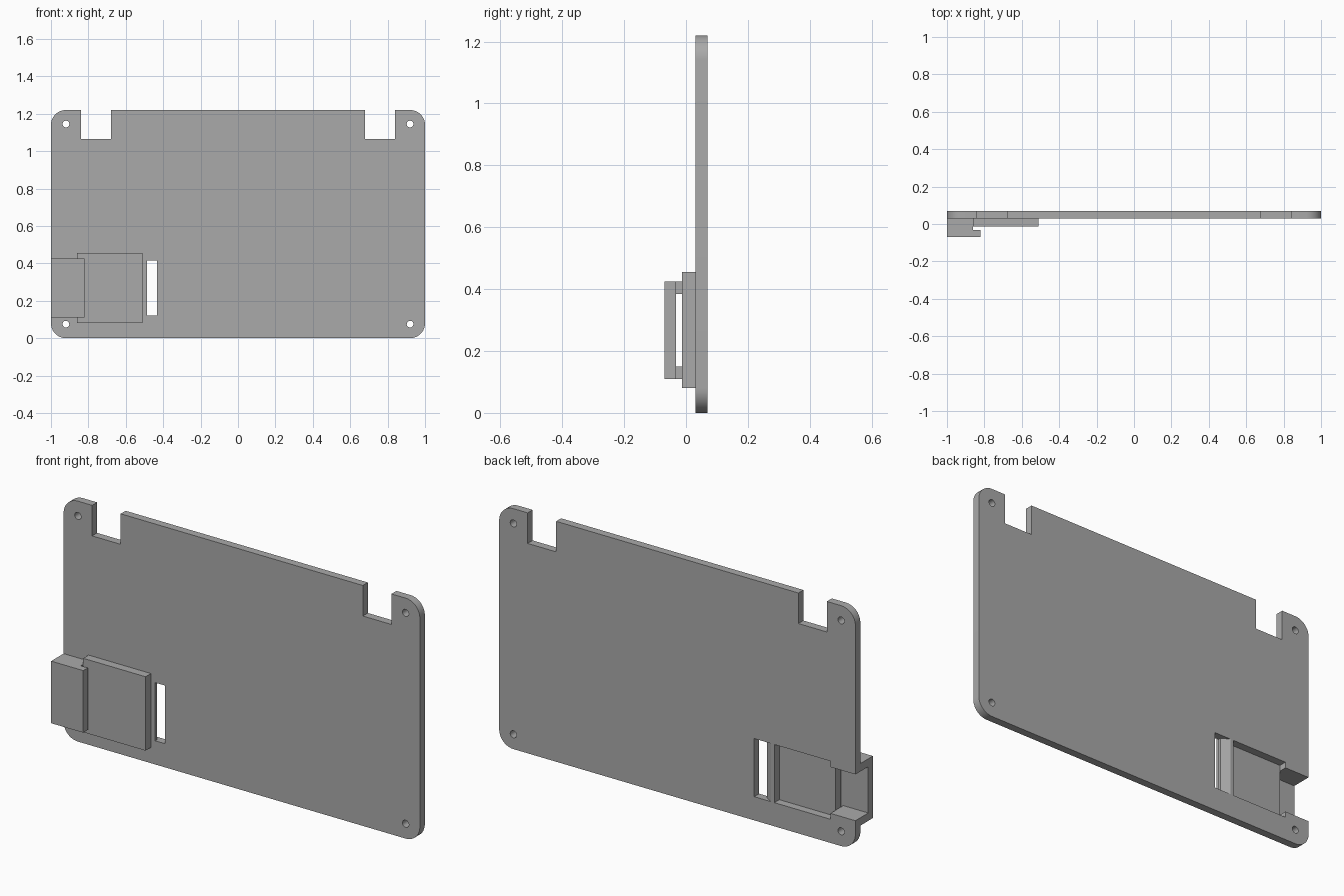
import bpy, bmesh, math
from mathutils import Vector

if "Cube" in bpy.data.objects:
    bpy.data.objects.remove(bpy.data.objects["Cube"], do_unlink=True)

grey = bpy.data.materials.new("plain_grey")
grey.use_nodes = True
grey.diffuse_color = (0.4, 0.4, 0.4, 1)
grey.node_tree.nodes["Principled BSDF"].inputs["Base Color"].default_value = (0.4, 0.4, 0.4, 1)

BACK, FACE, PANEL, HOOD_IN, HOOD_OUT = 0.07, 0.03, -0.013, -0.033, -0.07
TOP = 1.22


def prism(name, points, axis, low, high):
    """Extrude a 2D outline: along y from (x, z) points, or along z from (x, y) points."""
    place = (lambda a, b: (a, low, b)) if axis == "y" else (lambda a, b: (a, b, low))
    step = Vector((0, high - low, 0) if axis == "y" else (0, 0, high - low))
    bm = bmesh.new()
    base = bm.faces.new([bm.verts.new(place(*p)) for p in points])
    new = bmesh.ops.extrude_face_region(bm, geom=[base])["geom"]
    bmesh.ops.translate(bm, vec=step, verts=[v for v in new if isinstance(v, bmesh.types.BMVert)])
    bmesh.ops.recalc_face_normals(bm, faces=bm.faces)
    mesh = bpy.data.meshes.new(name)
    bm.to_mesh(mesh)
    bm.free()
    mesh.materials.append(grey)
    obj = bpy.data.objects.new(name, mesh)
    bpy.context.collection.objects.link(obj)
    return obj


def block(name, x, y, z):
    outline = [(x[0], z[0]), (x[1], z[0]), (x[1], z[1]), (x[0], z[1])]
    return prism(name, outline, "y", *y)


def arc(cx, cz, radius, start, end, steps):
    angles = [math.radians(start + (end - start) * i / steps) for i in range(steps + 1)]
    return [(cx + radius * math.cos(a), cz + radius * math.sin(a)) for a in angles]


def combine(target, others, operation):
    """Apply a boolean with each other object, then remove it."""
    bpy.context.view_layer.objects.active = target
    for other in others:
        other.hide_render = True
        mod = target.modifiers.new("shape", "BOOLEAN")
        mod.operation, mod.solver, mod.object = operation, "EXACT", other
        bpy.ops.object.modifier_apply(modifier=mod.name)
        bpy.data.objects.remove(other, do_unlink=True)


# Main plate: right half outline with rounded corners and top notch, then mirrored
R = 0.08
half = arc(1 - R, R, R, -90, 0, 10) + arc(1 - R, TOP - R, R, 0, 90, 10)
half += [(0.84, TOP), (0.84, 1.065), (0.68, 1.065), (0.68, TOP)]
plate = prism("main_plate", half + [(-x, z) for x, z in reversed(half)], "y", FACE, BACK)

# Screw holes, tray pocket, side opening and through slot with a sloped edge
cutters = [prism("hole_cutter", arc(x, z, 0.018, 0, 345, 23), "y", 0, 0.1)
           for x in (-0.92, 0.92) for z in (0.075, 1.145)]
cutters.append(block("pocket_cutter", (-0.86, -0.545), (0, 0.1), (0.12, 0.415)))
cutters.append(block("opening_cutter", (-1.1, -0.85), (0, 0.1), (0.15, 0.385)))
slot = [(-0.432, 0), (-0.486, 0), (-0.486, 0.046), (-0.527, BACK), (-0.527, 0.1), (-0.432, 0.1)]
cutters.append(prism("slot_cutter", slot, "z", 0.12, 0.415))
combine(plate, cutters, "DIFFERENCE")

# Raised panel that closes the pocket at the front
block("raised_panel", (-0.86, -0.51), (PANEL, FACE), (0.08, 0.455))

# Side hood: front cover with an overhanging lip, and two walls joining the plate
block("hood_cover", (-1, -0.82), (HOOD_OUT, HOOD_IN), (0.11, 0.425))
for name, z in (("hood_lower_wall", (0.11, 0.15)), ("hood_upper_wall", (0.385, 0.425))):
    block(name, (-1, -0.86), (HOOD_IN, FACE), z)

# Keep crisp edges while smoothing the rounded corners and holes
bpy.ops.object.select_all(action="DESELECT")
plate.select_set(True)
bpy.context.view_layer.objects.active = plate
bpy.ops.object.shade_smooth_by_angle(angle=math.radians(25))
